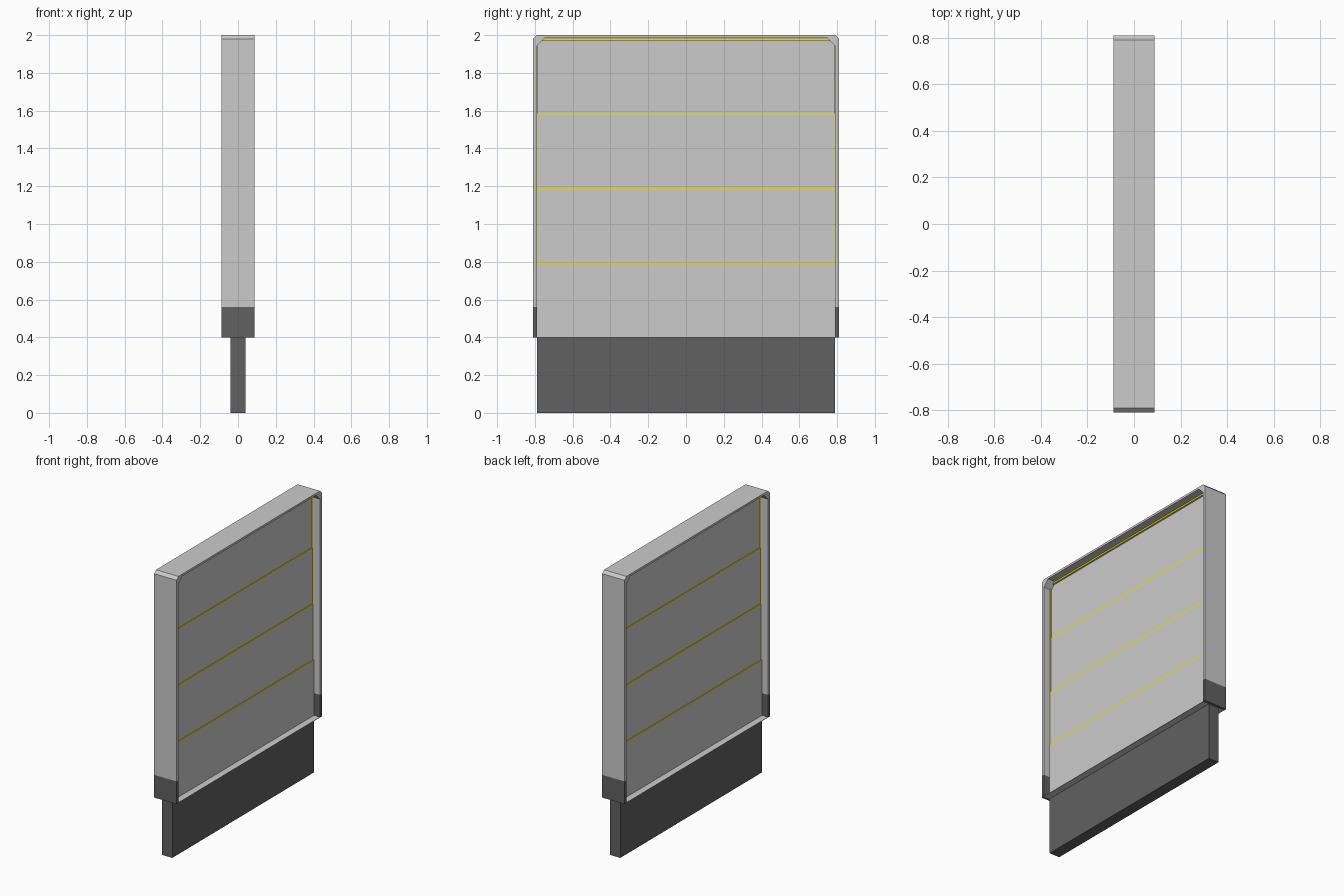
import bpy, bmesh

if "Cube" in bpy.data.objects:
    bpy.data.objects.remove(bpy.data.objects["Cube"])


def material(name, color):
    m = bpy.data.materials.new(name)
    m.diffuse_color = (*color, 1)
    m.use_nodes = True
    m.node_tree.nodes["Principled BSDF"].inputs["Base Color"].default_value = m.diffuse_color
    return m


DARK = material("dark_grey", (0.12, 0.12, 0.12))
YELLOW = material("yellow", (0.85, 0.75, 0.02))


def extrude_profile(name, pts, half_x, mat=None):
    """Solid from a (y, z) outline, extruded symmetrically along x."""
    bm = bmesh.new()
    face = bm.faces.new([bm.verts.new((-half_x, y, z)) for y, z in pts])
    ext = bmesh.ops.extrude_face_region(bm, geom=[face])
    moved = [v for v in ext["geom"] if isinstance(v, bmesh.types.BMVert)]
    bmesh.ops.translate(bm, verts=moved, vec=(2 * half_x, 0, 0))
    bmesh.ops.recalc_face_normals(bm, faces=bm.faces)
    me = bpy.data.meshes.new(name)
    bm.to_mesh(me)
    bm.free()
    ob = bpy.data.objects.new(name, me)
    bpy.context.collection.objects.link(ob)
    if mat:
        me.materials.append(mat)
    return ob


def slab(name, y0, y1, z0, z1, half_x, mat=None):
    return extrude_profile(name, [(y0, z0), (y1, z0), (y1, z1), (y0, z1)], half_x, mat)


def arch(y, top, cut, foot):
    """Open arch outline with chamfered top corners."""
    right = [(y, foot), (y, top - cut), (y - cut, top)]
    return right + [(-a, b) for a, b in reversed(right)]


OUT, INN, DEPTH = 0.81, 0.79, 0.0875

# outer frame: arch with chamfered corners
extrude_profile("frame", arch(OUT, 2.0, 0.02, 0.56)
                + arch(INN, 1.985, 0.043, 0.56)[::-1], DEPTH)

# dark feet of the two uprights, and yellow liners beside the panels
for side, s in (("left", -1), ("right", 1)):
    slab(f"frame_foot_{side}", s * INN, s * OUT, 0.4, 0.56, DEPTH, DARK)
    slab(f"side_liner_{side}", s * 0.787, s * 0.792, 0.399, 1.98, 0.037, YELLOW)

# thin sill closing the frame at the bottom
slab("sill", -INN, INN, 0.4, 0.403, DEPTH)

# dark base
slab("base", -INN, INN, 0, 0.4, 0.04, DARK)

# stacked panels, each a little thinner, with a yellow strip above
for i in range(4):
    z = 0.4 + 0.395 * i
    half = 0.04 - 0.005 * i
    slab(f"panel_{i + 1}", -0.789, 0.789, z, z + 0.386, half)
    slab(f"yellow_strip_{i + 1}", -0.789, 0.789, z + 0.385, z + 0.396,
         half if i < 3 else 0.037, YELLOW)
